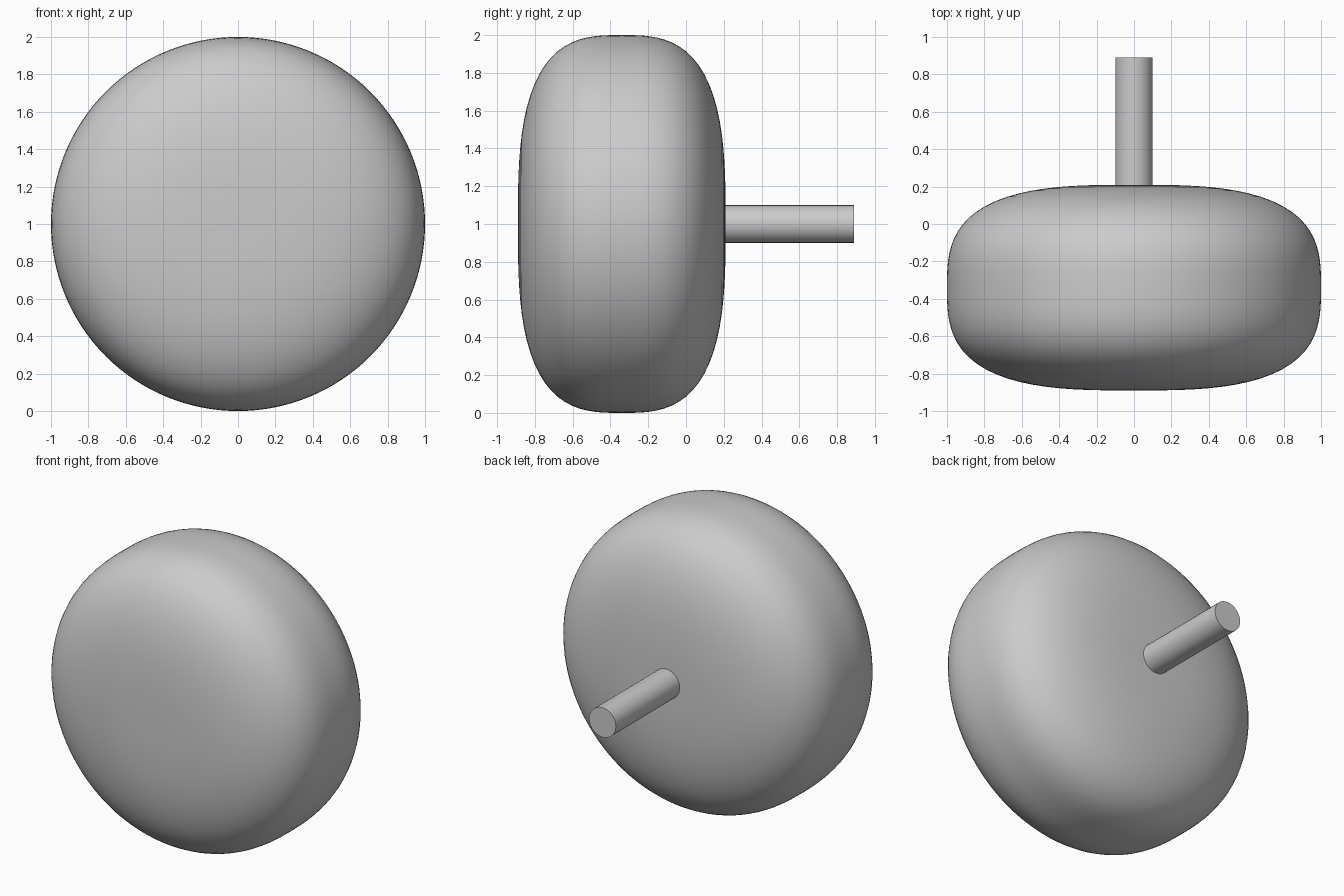
import bpy, bmesh, math
from mathutils import Vector

if "Cube" in bpy.data.objects:
    bpy.data.objects.remove(bpy.data.objects["Cube"])

AXLE_Z = 1.0
MID_Y = -0.34      # middle of the wheel along its axis
HALF_W = 0.55      # half the wheel's width
POWER = 3.0        # squareness of the rounded section


def finish(bm, name, angle):
    bmesh.ops.recalc_face_normals(bm, faces=bm.faces)
    mesh = bpy.data.meshes.new(name)
    bm.to_mesh(mesh)
    bm.free()
    obj = bpy.data.objects.new(name, mesh)
    bpy.context.collection.objects.link(obj)
    bpy.ops.object.select_all(action='DESELECT')
    obj.select_set(True)
    bpy.context.view_layer.objects.active = obj
    bpy.ops.object.shade_smooth_by_angle(angle=math.radians(angle))
    return obj


def lathe(name, profile, steps, angle):
    """Spin (radius, y) points around the axle."""
    bm = bmesh.new()
    verts = [bm.verts.new((r, y, AXLE_Z)) for r, y in profile]
    edges = [bm.edges.new(pair) for pair in zip(verts, verts[1:])]
    bmesh.ops.spin(bm, geom=verts + edges, cent=Vector((0, 0, AXLE_Z)),
                   axis=Vector((0, 1, 0)), angle=math.tau, steps=steps)
    bmesh.ops.remove_doubles(bm, verts=bm.verts, dist=1e-5)
    return finish(bm, name, angle)


# Wheel: softly squared section, from the back pole to the front pole
section = []
COUNT = 48
for i in range(COUNT + 1):
    t = math.pi * i / COUNT
    s, c = max(math.sin(t), 0.0), math.cos(t)
    if i in (0, COUNT):
        s = 0.0
    # radial projection onto the rounded square keeps the points evenly spread
    k = (s ** POWER + abs(c) ** POWER) ** (-1 / POWER)
    section.append((s * k, MID_Y + HALF_W * c * k))
lathe("wheel", section, 128, 60)

# Axle: plain capped rod out of the back
lathe("axle", [(0, 0.89), (0.1, 0.89), (0.1, 0.1), (0, 0.1)], 32, 30)
